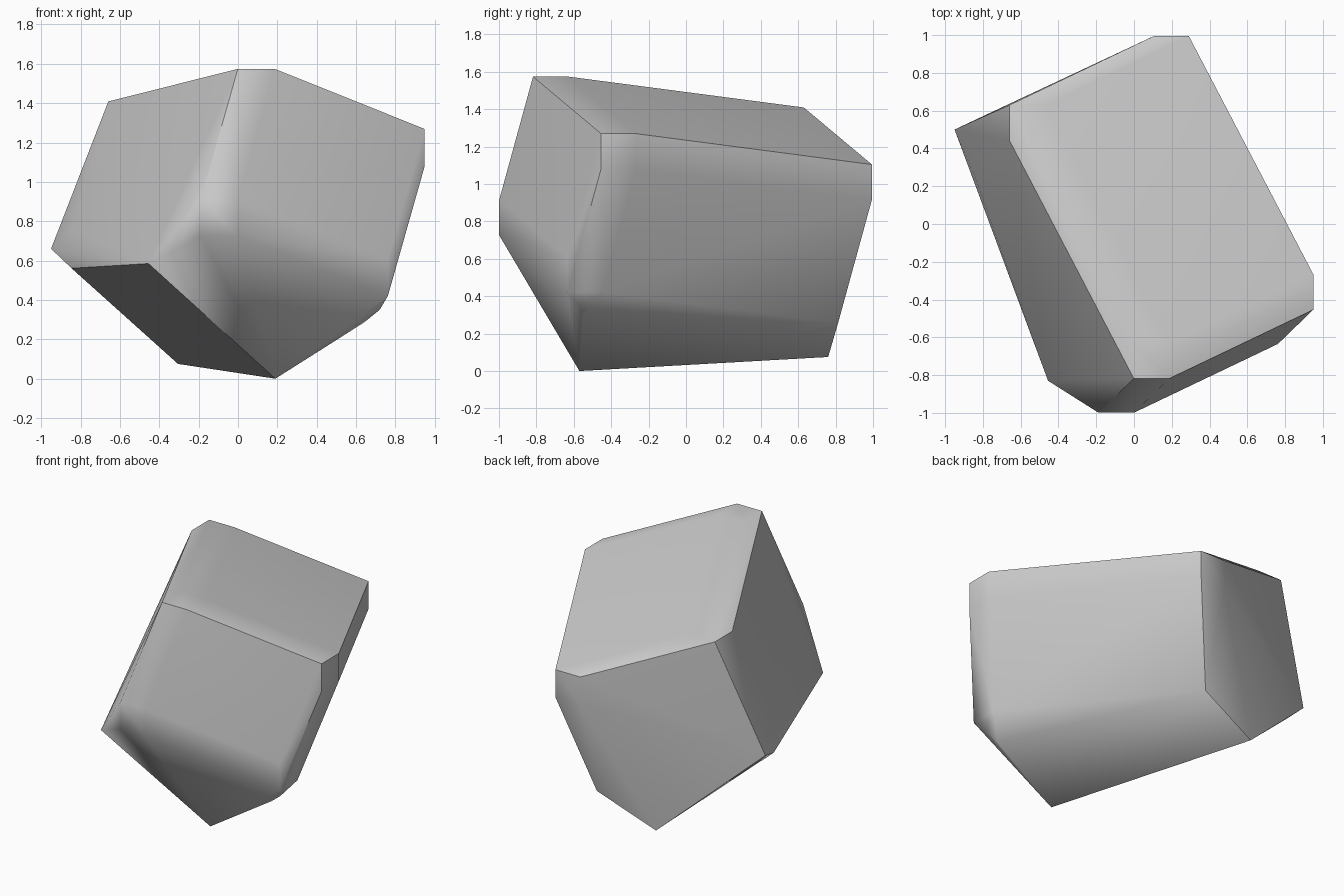
import bpy, bmesh, math
from itertools import product
from mathutils import Vector

cube = bpy.data.objects.get("Cube")
if cube:
    bpy.data.objects.remove(cube, do_unlink=True)

# Plain grey stone colour
grey = bpy.data.materials.new("plain_grey")
grey.use_nodes = True
colour = (0.6, 0.6, 0.6, 1.0)
grey.diffuse_color = colour
grey.node_tree.nodes["Principled BSDF"].inputs["Base Color"].default_value = colour

# Slanted main block: one corner and its three edges
corner = Vector((0.093, -0.724, 1.48))
along_right = Vector((0.762, 0.364, -0.305))
along_back = Vector((-0.658, 1.26, -0.165))
along_down = Vector((-0.187, -0.181, -0.66))
margin = 0.094

bm = bmesh.new()
for i, j, k in product((0, 1), repeat=3):
    centre = corner + i * along_right + j * along_back + k * along_down
    # Square margin around each corner gives the chamfered edges
    for offset in product((-margin, margin), repeat=3):
        bm.verts.new(centre + Vector(offset))

# Tilted flat underside
under_corner = Vector((-0.455, -0.83, 0.585))
under_right = Vector((0.645, 0.26, -0.585))
under_back = Vector((-0.495, 1.33, 0.075))
for i, j in product((0, 1), repeat=2):
    bm.verts.new(under_corner + i * under_right + j * under_back)

# Slight rounding below the right-hand front corner
for point in ((0.72, -0.57, 0.35), (0.64, -0.55, 0.285)):
    bm.verts.new(point)

# Skin the whole block and merge flat areas
hull = bmesh.ops.convex_hull(bm, input=bm.verts[:])
loose = {v for v in hull["geom_interior"] + hull["geom_unused"]
         if isinstance(v, bmesh.types.BMVert)}
bmesh.ops.delete(bm, geom=list(loose), context='VERTS')
bmesh.ops.dissolve_limit(bm, angle_limit=math.radians(1),
                         verts=bm.verts[:], edges=bm.edges[:])
bmesh.ops.recalc_face_normals(bm, faces=bm.faces[:])

mesh = bpy.data.meshes.new("faceted_block")
bm.to_mesh(mesh)
bm.free()
mesh.materials.append(grey)
block = bpy.data.objects.new("faceted_block", mesh)
bpy.context.collection.objects.link(block)

# Soft chamfers with crisp main edges
bpy.ops.object.select_all(action='DESELECT')
block.select_set(True)
bpy.context.view_layer.objects.active = block
bpy.ops.object.shade_smooth_by_angle(angle=math.radians(40))
weighted = block.modifiers.new("soft_chamfers", 'WEIGHTED_NORMAL')
weighted.keep_sharp = True
